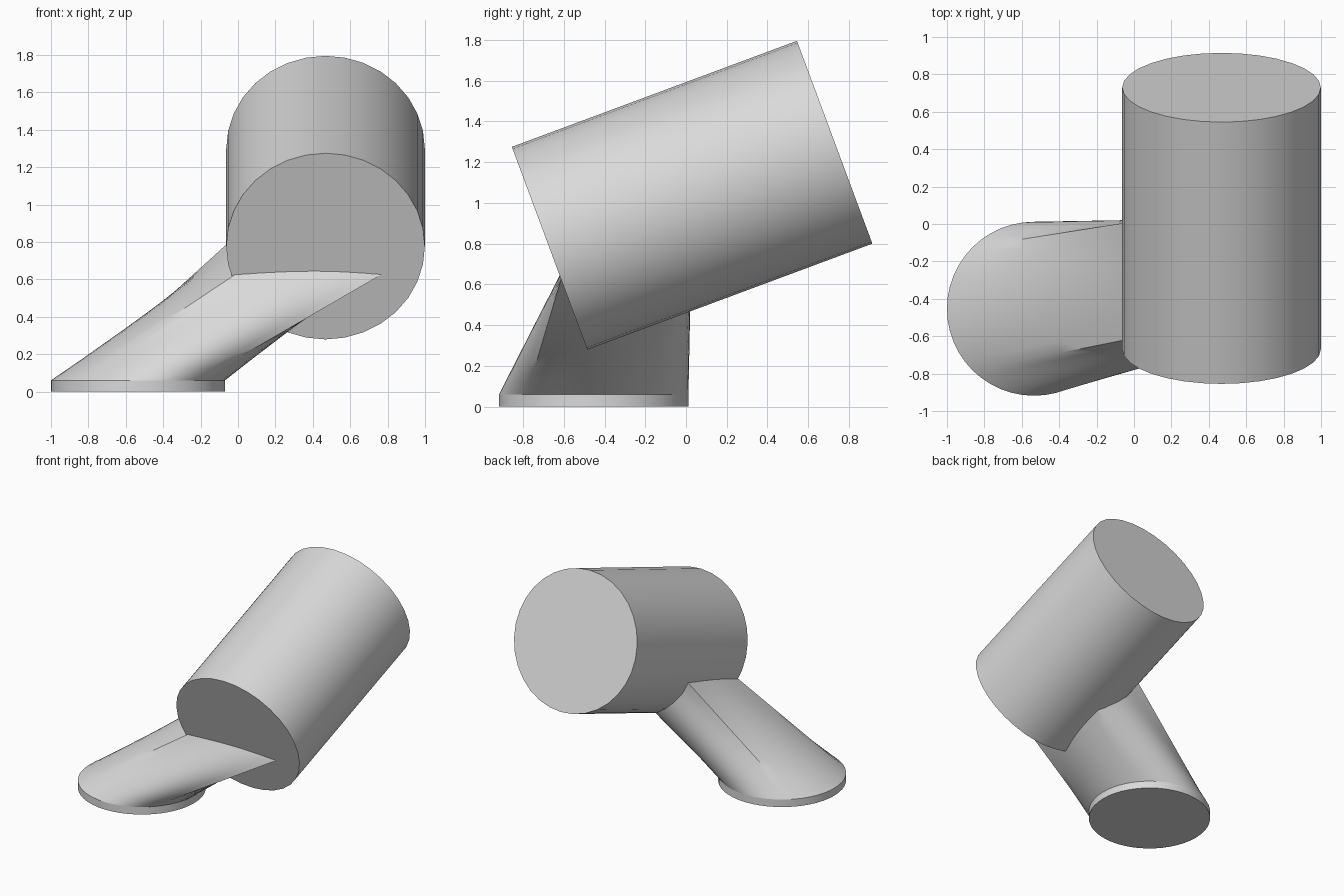
import bpy, bmesh, math
from mathutils import Vector, Matrix

cube = bpy.data.objects.get("Cube")
if cube:
    bpy.data.objects.remove(cube, do_unlink=True)

grey = bpy.data.materials.new("plain_grey")
grey.use_nodes = True
GREY = (0.7, 0.7, 0.7, 1)
grey.diffuse_color = GREY
grey.node_tree.nodes["Principled BSDF"].inputs["Base Color"].default_value = GREY

TILT = math.radians(20.4)


def finish(bm, name):
    bmesh.ops.recalc_face_normals(bm, faces=bm.faces)
    mesh = bpy.data.meshes.new(name)
    bm.to_mesh(mesh)
    bm.free()
    mesh.materials.append(grey)
    obj = bpy.data.objects.new(name, mesh)
    bpy.context.collection.objects.link(obj)
    bpy.ops.object.select_all(action="DESELECT")
    obj.select_set(True)
    bpy.context.view_layer.objects.active = obj
    bpy.ops.object.shade_smooth_by_angle(angle=math.radians(30))
    return obj


def cylinder(name, radius, depth, centre, tilt, sides):
    bm = bmesh.new()
    matrix = Matrix.Translation(centre) @ Matrix.Rotation(tilt, 4, "X")
    bmesh.ops.create_cone(bm, cap_ends=True, segments=sides, radius1=radius,
                          radius2=radius, depth=depth, matrix=matrix)
    return finish(bm, name)


# Tilted drum and flat foot
cylinder("drum", 0.531, 1.493, (0.468, 0.03, 1.037), math.pi / 2 + TILT, 32)
foot_centre = Vector((-0.535, -0.453, 0))
FOOT_R, FOOT_H = 0.465, 0.06
cylinder("foot", FOOT_R, FOOT_H, foot_centre + Vector((0, 0, FOOT_H / 2)), 0, 48)

# Slanted arm: a loft from the round foot to a tilted rectangle inside the drum
SIDES, RINGS = 48, 10
top_centre = Vector((0.5, -0.28, 0.818))
half_w, half_d = 0.4, 0.31
slope = math.tan(TILT)


def arm_point(i, t):
    a = 2 * math.pi * i / SIDES
    c, s = math.cos(a), math.sin(a)
    low = foot_centre + Vector((FOOT_R * c, FOOT_R * s, FOOT_H))
    m = max(abs(c), abs(s))
    y = half_d * s / m
    high = top_centre + Vector((half_w * c / m, y, y * slope))
    return low.lerp(high, t)


bm = bmesh.new()
rings = [[bm.verts.new(arm_point(i, r / RINGS)) for i in range(SIDES)]
         for r in range(RINGS + 1)]
for lower, upper in zip(rings, rings[1:]):
    for i in range(SIDES):
        j = (i + 1) % SIDES
        bm.faces.new((lower[i], lower[j], upper[j], upper[i]))
bm.faces.new(rings[0])
bm.faces.new(rings[-1])
finish(bm, "arm")
